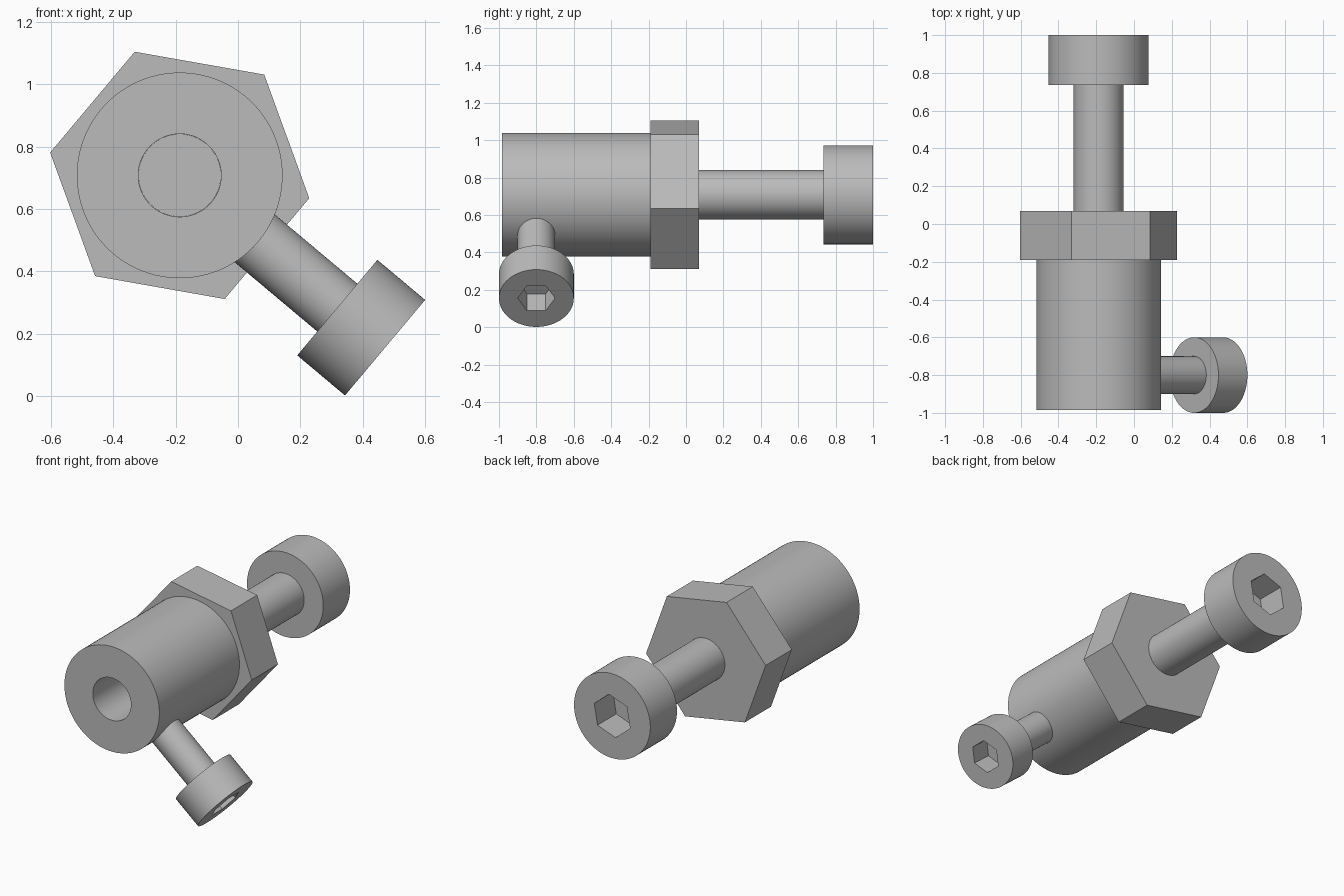
import bpy
import math
from mathutils import Matrix, Vector

if "Cube" in bpy.data.objects:
    bpy.data.objects.remove(bpy.data.objects["Cube"])

steel = bpy.data.materials.new("plain_steel_grey")
steel.use_nodes = True
GREY = (0.5, 0.5, 0.5, 1)
steel.diffuse_color = GREY
steel.node_tree.nodes["Principled BSDF"].inputs["Base Color"].default_value = GREY

CENTRE = Vector((-0.187, 0, 0.708))      # where the main axis crosses the xz plane
TILT = math.radians(-40)                 # direction of the clamp screw
BACK = Vector((0, 1, 0))
SIDE = Vector((math.cos(TILT), 0, math.sin(TILT)))


def prism(name, origin, axis, up, radius, start, end, sides=96):
    """Prism along axis, from start to end, with one corner pointing to up."""
    bpy.ops.mesh.primitive_cylinder_add(vertices=sides, radius=radius, depth=end - start)
    obj = bpy.context.object
    obj.name = name
    frame = Matrix((axis.cross(up), up, axis)).transposed().to_4x4()
    if frame.determinant() < 0:
        frame = Matrix((up.cross(axis), up, axis)).transposed().to_4x4()
    obj.data.transform(Matrix.Translation(origin + axis * (start + end) / 2) @ frame)
    obj.data.materials.append(steel)
    return obj


def cut(target, cutter):
    """Subtract the cutter and discard it."""
    mod = target.modifiers.new("cut", 'BOOLEAN')
    mod.operation = 'DIFFERENCE'
    mod.solver = 'EXACT'
    mod.object = cutter
    bpy.context.view_layer.objects.active = target
    bpy.ops.object.modifier_apply(modifier=mod.name)
    bpy.data.objects.remove(cutter)


def smooth(obj):
    bpy.ops.object.select_all(action='DESELECT')
    obj.select_set(True)
    bpy.context.view_layer.objects.active = obj
    bpy.ops.object.shade_smooth_by_angle(angle=math.radians(30))


def socket_screw(name, origin, axis, up, size, tip, seat):
    """Screw with a hex socket; size is the shank diameter."""
    top = seat + size
    shank = prism(name + "_shank", origin, axis, up, size / 2, tip, seat + 0.01)
    head = prism(name + "_head", origin, axis, up, size, seat, top)
    socket = prism(name + "_socket", origin, axis, up, size / 2, top - 0.7 * size, top + 0.1, 6)
    cut(head, socket)
    smooth(shank)
    smooth(head)


# Bored sleeve
corner = BACK.cross(SIDE)
sleeve = prism("sleeve", CENTRE, BACK, corner, 0.33, -0.985, -0.19)
cut(sleeve, prism("bore", CENTRE, BACK, corner, 0.133, -1.1, -0.1))
smooth(sleeve)

# Hexagonal collar behind the sleeve
prism("hex_collar", CENTRE, BACK, corner, 0.422, -0.19, 0.07, 6)

# Long screw at the back and clamp screw on the side
socket_screw("main_screw", CENTRE, BACK, SIDE, 0.265, -0.3, 0.735)
socket_screw("clamp_screw", CENTRE + BACK * -0.8, SIDE, BACK, 0.2, 0.2, 0.66)
